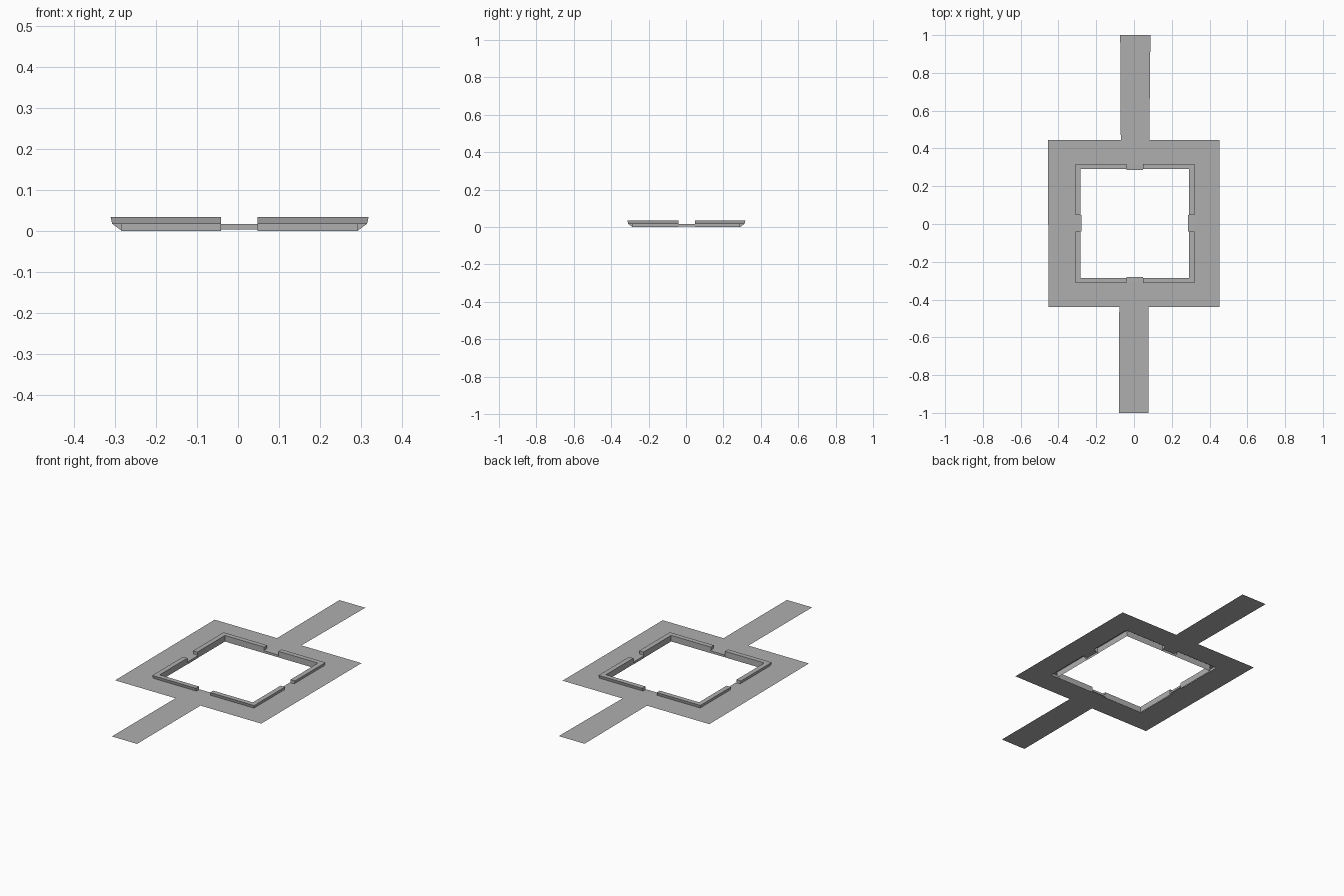
import bpy, bmesh

if "Cube" in bpy.data.objects:
    bpy.data.objects.remove(bpy.data.objects["Cube"])

Z = 0.017                                  # height of the thin sheet
X = {-1: -0.311, 1: 0.319}                 # outer limits of the raised rim
Y = {-1: -0.313, 1: 0.317}
GAP = {-1: -0.041, 1: 0.047}               # notch limits at the middle of each side

grey = bpy.data.materials.new("mid_grey")
grey.diffuse_color = (0.43, 0.43, 0.43, 1)
grey.use_nodes = True
grey.node_tree.nodes["Principled BSDF"].inputs["Base Color"].default_value = grey.diffuse_color


def make_object(name, bm):
    mesh = bpy.data.meshes.new(name)
    bm.to_mesh(mesh)
    bm.free()
    mesh.materials.append(grey)
    obj = bpy.data.objects.new(name, mesh)
    bpy.context.collection.objects.link(obj)
    return obj


def sweep(name, stations, profile, open_sides):
    """Sweep an (inset, z) profile along stations; end caps closed, some sides left open."""
    bm = bmesh.new()
    rings = [[bm.verts.new((*place(d), z)) for d, z in profile] for place in stations]
    n = len(profile)
    for a, b in zip(rings, rings[1:]):
        for i in range(n):
            j = (i + 1) % n
            if i not in open_sides:
                bm.faces.new((a[i], a[j], b[j], b[i]))
    bm.faces.new(rings[0])
    bm.faces.new(rings[-1])
    bmesh.ops.recalc_face_normals(bm, faces=bm.faces)
    return make_object(name, bm)


def on_x_side(sx, y):
    return lambda d: (X[sx] - sx * d, y)


def on_y_side(sy, x):
    return lambda d: (x, Y[sy] - sy * d)


def at_corner(sx, sy):
    return lambda d: (X[sx] - sx * d, Y[sy] - sy * d)


# Thin flat sheet: square frame with two arms and a square opening
outer = [(-0.08, -1), (0.076, -1), (0.076, -0.44), (0.452, -0.44),
         (0.452, 0.445), (0.081, 0.445), (0.087, 1), (-0.073, 1),
         (-0.07, 0.445), (-0.456, 0.445), (-0.452, -0.44), (-0.078, -0.44)]
inset = 0.004
inner = [at_corner(sx, sy)(inset) for sx, sy in ((-1, -1), (1, -1), (1, 1), (-1, 1))]
bm = bmesh.new()
edges = []
for loop in (outer, inner):
    vs = [bm.verts.new((x, y, Z)) for x, y in loop]
    edges += [bm.edges.new((a, b)) for a, b in zip(vs, vs[1:] + vs[:1])]
bmesh.ops.triangle_fill(bm, use_beauty=True, edges=edges, normal=(0, 0, 1))
for f in bm.faces:
    f.normal_update()
    if f.normal.z < 0:
        f.normal_flip()
bmesh.ops.dissolve_limit(bm, angle_limit=0.01, verts=bm.verts, edges=bm.edges)
make_object("flat_sheet", bm)

# Raised L-shaped rim corners: outer wall, top and deep inner wall, hollow below
rim = [(0, 0.034), (inset, Z), (0.027, 0), (0.027, 0.034)]
for sx, sx_name in ((-1, "left"), (1, "right")):
    for sy, sy_name in ((-1, "front"), (1, "back")):
        sweep(f"rim_corner_{sy_name}_{sx_name}",
              [on_y_side(sy, GAP[sx]), at_corner(sx, sy), on_x_side(sx, GAP[sy])],
              rim, open_sides={1})

# Low bridges across each notch, also hollow below
bridge = [(inset, Z), (0.032, 0.016), (0.032, 0.003)]
for s, x_name, y_name in ((-1, "left", "front"), (1, "right", "back")):
    sweep(f"notch_bridge_{x_name}", [on_x_side(s, GAP[-1]), on_x_side(s, GAP[1])],
          bridge, open_sides={2})
    sweep(f"notch_bridge_{y_name}", [on_y_side(s, GAP[-1]), on_y_side(s, GAP[1])],
          bridge, open_sides={2})
